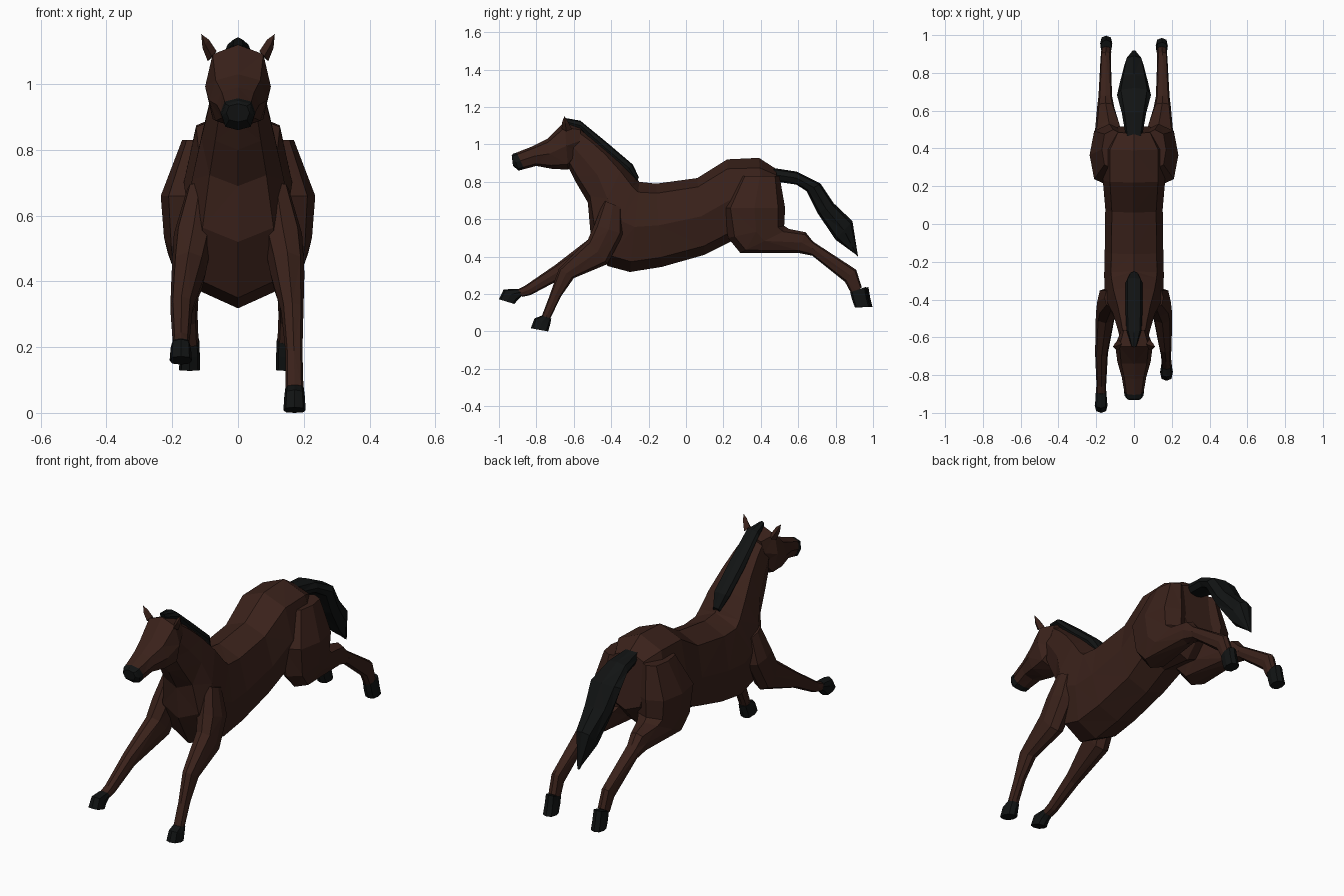
import bpy, bmesh, math
from mathutils import Vector


def material(name, rgb):
    m = bpy.data.materials.new(name)
    m.diffuse_color = (*rgb, 1)
    return m


COAT = material("dark_brown_coat", (0.042, 0.0155, 0.0105))
BLACK = material("black_hair_and_hoof", (0.0056, 0.0066, 0.0066))


def loft(name, sections, mat, x=0.0, sides=8, power=0.75):
    """Skin rings given as (top y, top z, bottom y, bottom z, half width[, x])."""
    bm = bmesh.new()
    rings = []
    for s in sections:
        top, bot = Vector((0, s[0], s[1])), Vector((0, s[2], s[3]))
        cx = s[5] if len(s) > 5 else abs(x)
        cx = -cx if x < 0 else cx
        ring = []
        for k in range(sides):
            a = 2 * math.pi * k / sides
            c, n = (math.copysign(abs(v) ** power, v) if abs(v) > 1e-6 else 0.0
                    for v in (math.cos(a), math.sin(a)))
            p = (top + bot) / 2 + (top - bot) / 2 * c
            ring.append(bm.verts.new((cx + s[4] * n, p.y, p.z)))
        rings.append(ring)
    for r, q in zip(rings, rings[1:]):
        for i in range(sides):
            j = (i + 1) % sides
            bm.faces.new((r[i], r[j], q[j], q[i]))
    bm.faces.new(rings[0])
    bm.faces.new(rings[-1])
    bmesh.ops.triangulate(bm, faces=bm.faces[:])
    bmesh.ops.recalc_face_normals(bm, faces=bm.faces[:])
    me = bpy.data.meshes.new(name)
    bm.to_mesh(me)
    bm.free()
    me.materials.append(mat)
    ob = bpy.data.objects.new(name, me)
    bpy.context.collection.objects.link(ob)
    return ob


# torso and neck, from rump to poll
body = loft("body", [
    (0.48, 0.87, 0.52, 0.57, 0.11),
    (0.39, 0.928, 0.42, 0.46, 0.165),
    (0.22, 0.92, 0.24, 0.48, 0.165),
    (0.06, 0.82, 0.10, 0.41, 0.152),
    (-0.16, 0.79, -0.13, 0.345, 0.155),
    (-0.25, 0.80, -0.30, 0.318, 0.158),
    (-0.27, 0.83, -0.42, 0.35, 0.155),
    (-0.33, 0.90, -0.51, 0.52, 0.14),
    (-0.42, 0.98, -0.525, 0.69, 0.112),
    (-0.50, 1.045, -0.59, 0.80, 0.09),
    (-0.57, 1.09, -0.63, 0.88, 0.075),
], COAT)

# head, from poll to nose
head = loft("head", [
    (-0.56, 1.095, -0.58, 0.94, 0.07),
    (-0.65, 1.12, -0.63, 0.865, 0.10),
    (-0.74, 1.03, -0.72, 0.87, 0.088),
    (-0.82, 0.99, -0.80, 0.885, 0.065),
    (-0.905, 0.957, -0.865, 0.868, 0.052),
], COAT)
loft("muzzle", [
    (-0.905, 0.957, -0.865, 0.868, 0.053),
    (-0.925, 0.95, -0.895, 0.86, 0.05),
    (-0.932, 0.94, -0.925, 0.885, 0.035),
], BLACK)

# front legs: shared upper leg, different reach on each side
upper = [(-0.44, 0.70, -0.34, 0.66, 0.04, 0.115),
         (-0.49, 0.57, -0.335, 0.52, 0.06, 0.135),
         (-0.525, 0.49, -0.42, 0.36, 0.052, 0.15)]
reaching = [(-0.70, 0.355, -0.67, 0.28, 0.034, 0.172),
            (-0.86, 0.245, -0.83, 0.195, 0.026, 0.173),
            (-0.90, 0.225, -0.875, 0.185, 0.027, 0.174)]
landing = [(-0.68, 0.335, -0.60, 0.285, 0.034, 0.165),
           (-0.73, 0.19, -0.67, 0.185, 0.026, 0.17),
           (-0.77, 0.085, -0.725, 0.07, 0.027, 0.172)]
hoof_reaching = [(-0.90, 0.227, -0.873, 0.193, 0.028),
                 (-0.975, 0.225, -0.90, 0.168, 0.031),
                 (-1.0, 0.172, -0.918, 0.147, 0.034)]
hoof_landing = [(-0.77, 0.085, -0.72, 0.068, 0.028),
                (-0.81, 0.07, -0.727, 0.035, 0.031),
                (-0.83, 0.017, -0.737, 0.0, 0.034)]
parts = [head,
         loft("front_leg_reaching", upper + reaching, COAT, -1),
         loft("front_leg_landing", upper + landing, COAT, 1)]
loft("front_hoof_reaching", hoof_reaching, BLACK, -0.174)
loft("front_hoof_landing", hoof_landing, BLACK, 0.172)

# hind legs: thigh, hock, cannon and hoof on both sides
hind = [(0.50, 0.83, 0.29, 0.83, 0.06, 0.11),
        (0.53, 0.66, 0.20, 0.66, 0.105, 0.13),
        (0.525, 0.565, 0.225, 0.50, 0.095, 0.13),
        (0.55, 0.548, 0.29, 0.42, 0.078, 0.135),
        (0.64, 0.53, 0.60, 0.42, 0.045, 0.15),
        (0.68, 0.48, 0.675, 0.405, 0.036, 0.152),
        (0.91, 0.33, 0.85, 0.265, 0.027, 0.15),
        (0.94, 0.235, 0.885, 0.20, 0.027, 0.147)]
hind_hoof = [(0.975, 0.238, 0.89, 0.21, 0.029),
             (0.985, 0.18, 0.90, 0.17, 0.031),
             (0.997, 0.132, 0.915, 0.128, 0.032)]
for side, label in ((-1, "left"), (1, "right")):
    dy = -0.012 if side > 0 else 0.0
    parts.append(loft("hind_leg_" + label, hind, COAT, side))
    hoof = loft("hind_hoof_" + label, hind_hoof, BLACK, 0.147 * side)
    hoof.location.y = dy

# merge the coat parts into one skin
bpy.context.view_layer.objects.active = body
for p in parts:
    m = body.modifiers.new("join", 'BOOLEAN')
    m.operation, m.solver, m.object = 'UNION', 'EXACT', p
    bpy.ops.object.modifier_apply(modifier=m.name)
    bpy.data.objects.remove(p)

# ears
for side, label in ((-1, "left"), (1, "right")):
    bm = bmesh.new()
    base = [bm.verts.new((side * px, py, pz)) for px, py, pz in
            ((0.065, -0.635, 1.10), (0.08, -0.665, 1.085),
             (0.092, -0.64, 1.07), (0.08, -0.61, 1.08))]
    mid = [bm.verts.new((side * px, py, pz)) for px, py, pz in
           ((0.088, -0.645, 1.135), (0.10, -0.662, 1.12),
            (0.108, -0.645, 1.11), (0.10, -0.63, 1.12))]
    tip = bm.verts.new((side * 0.112, -0.65, 1.152))
    bm.faces.new(base)
    for i in range(4):
        j = (i + 1) % 4
        bm.faces.new((base[i], base[j], mid[j], mid[i]))
        bm.faces.new((mid[i], mid[j], tip))
    bmesh.ops.recalc_face_normals(bm, faces=bm.faces[:])
    me = bpy.data.meshes.new("ear_" + label)
    bm.to_mesh(me)
    bm.free()
    me.materials.append(COAT)
    bpy.context.collection.objects.link(bpy.data.objects.new("ear_" + label, me))

# mane along the crest
loft("mane", [
    (-0.65, 1.142, -0.635, 1.10, 0.015),
    (-0.565, 1.127, -0.56, 1.075, 0.04),
    (-0.42, 1.008, -0.45, 0.96, 0.046),
    (-0.285, 0.893, -0.33, 0.86, 0.044),
    (-0.252, 0.825, -0.27, 0.79, 0.02),
], BLACK)

# tail streaming behind
loft("tail", [
    (0.46, 0.875, 0.49, 0.80, 0.045),
    (0.59, 0.855, 0.59, 0.785, 0.065),
    (0.72, 0.79, 0.645, 0.75, 0.09),
    (0.79, 0.685, 0.705, 0.63, 0.075),
    (0.89, 0.59, 0.80, 0.49, 0.05),
    (0.92, 0.40, 0.91, 0.41, 0.008),
], BLACK)
